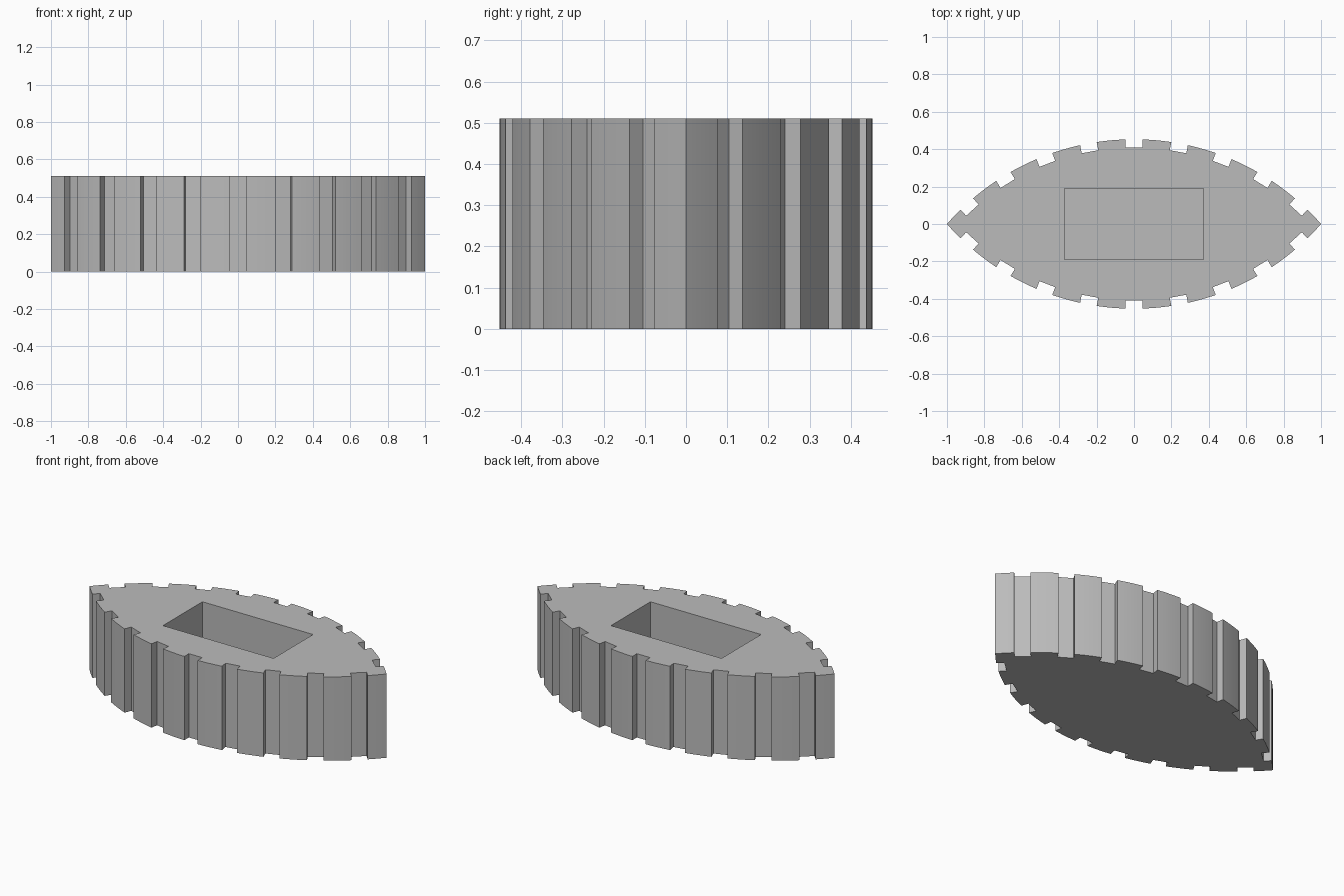
import bpy, bmesh
from math import asin, radians, sin, cos, atan2

cube = bpy.data.objects.get("Cube")
if cube:
    bpy.data.objects.remove(cube)

HEIGHT = 0.51
SAG = 0.453                        # half width of the lens at its middle
RADIUS = (1 + SAG ** 2) / (2 * SAG)
OFFSET = RADIUS - SAG              # arc centre below the long axis
TIP = asin(1 / RADIUS)
STEP = radians(10.56)              # angle between grooves
HALF, DEPTH = 0.045, 0.045         # groove half width and depth
POCKET = (0.745, 0.38, 0.38)

grey = bpy.data.materials.new("plain grey")
grey.use_nodes = True
colour = (0.5, 0.5, 0.5, 1)
grey.diffuse_color = colour
grey.node_tree.nodes["Principled BSDF"].inputs["Base Color"].default_value = colour


def on_arc(angle, radius=RADIUS):
    return radius * sin(angle), radius * cos(angle) - OFFSET


def grooved_arc():
    """One side of the lens, from the +x tip up to (not including) the -x tip."""
    points, start, lip = [], TIP, asin(HALF / RADIUS)
    floor = RADIUS - DEPTH
    spread, reach = atan2(HALF, floor), (floor ** 2 + HALF ** 2) ** 0.5
    for end in [i * STEP for i in range(4, -5, -1)] + [None]:
        stop = -TIP if end is None else end + lip
        points += [on_arc(start + (stop - start) * k / 6) for k in range(7)]
        if end is not None:
            points += [on_arc(end + spread, reach), on_arc(end - spread, reach)]
            start = end - lip
    return points[:-1]


# Grooved lens body, the second side being the first turned half round
half = grooved_arc()
outline = half + [(-x, -y) for x, y in half]
bm = bmesh.new()
base = bm.faces.new([bm.verts.new((x, y, 0)) for x, y in outline])
top = bmesh.ops.extrude_face_region(bm, geom=[base])["geom"]
bmesh.ops.translate(bm, vec=(0, 0, HEIGHT),
                    verts=[g for g in top if isinstance(g, bmesh.types.BMVert)])
bmesh.ops.recalc_face_normals(bm, faces=bm.faces)
mesh = bpy.data.meshes.new("grooved_body")
bm.to_mesh(mesh)
bm.free()
mesh.materials.append(grey)
body = bpy.data.objects.new("grooved_body", mesh)
bpy.context.collection.objects.link(body)

# Rectangular pocket cut into the top
bpy.ops.mesh.primitive_cube_add(size=1, location=(0, 0, HEIGHT))
cutter = bpy.context.object
cutter.name = "pocket_cutter"
cutter.scale = (POCKET[0], POCKET[1], POCKET[2] * 2)
cutter.data.materials.append(grey)
cutter.hide_render = True
cut = body.modifiers.new("pocket", "BOOLEAN")
cut.operation, cut.solver, cut.object = "DIFFERENCE", "EXACT", cutter

bpy.ops.object.select_all(action="DESELECT")
body.select_set(True)
bpy.context.view_layer.objects.active = body
bpy.ops.object.modifier_apply(modifier=cut.name)
bpy.data.objects.remove(cutter)
bpy.ops.object.shade_smooth_by_angle(angle=radians(20))
